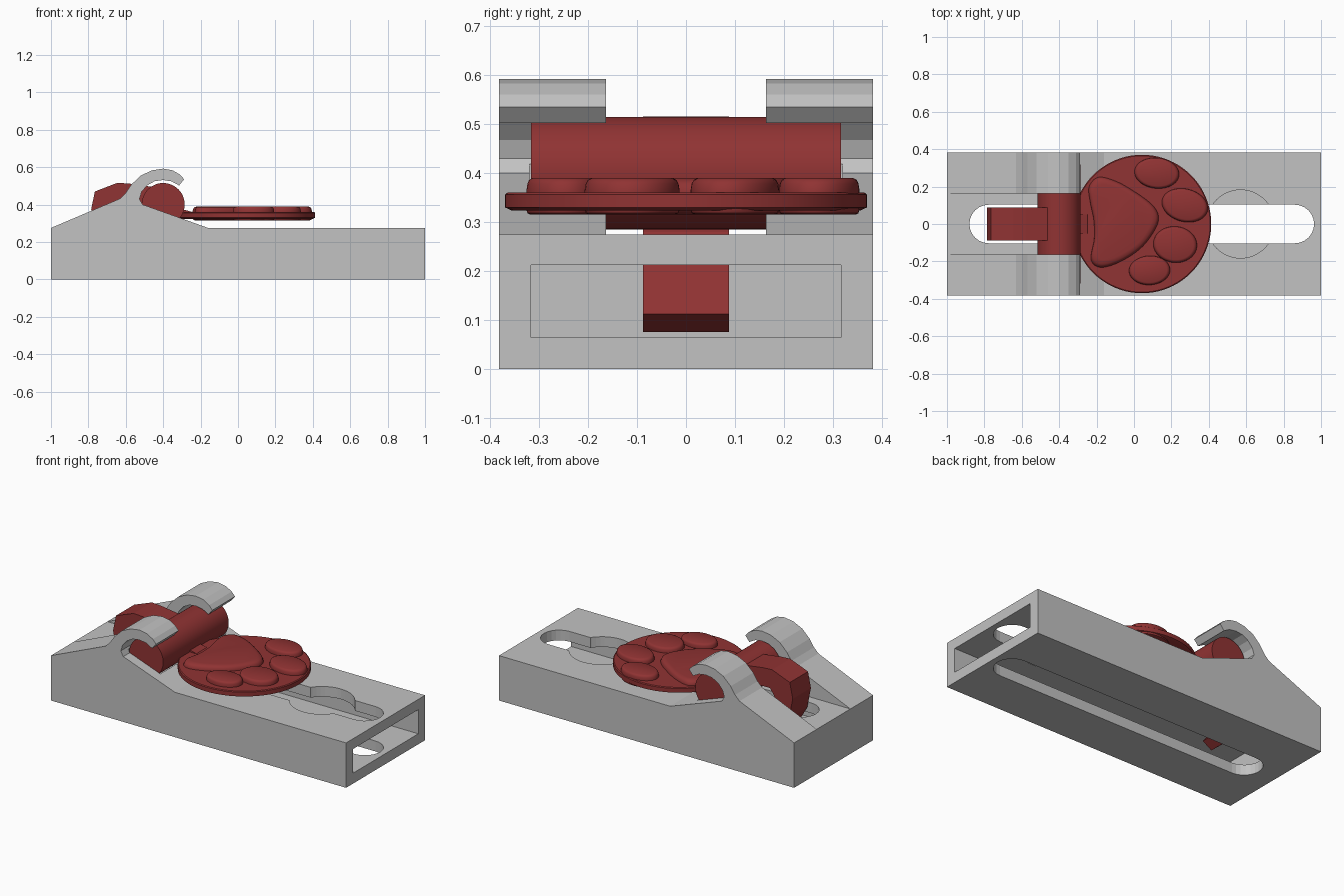
import bpy, bmesh, math

if "Cube" in bpy.data.objects:
    bpy.data.objects.remove(bpy.data.objects["Cube"])


def material(name, rgb):
    m = bpy.data.materials.new(name)
    m.diffuse_color = (*rgb, 1)
    m.use_nodes = True
    m.node_tree.nodes["Principled BSDF"].inputs["Base Color"].default_value = m.diffuse_color
    return m


GREY = material("light grey", (0.54, 0.54, 0.54))
RED = material("dark red", (0.28, 0.033, 0.033))


def loft(name, outline, rings, mat, axis="z", smooth=None):
    """Stack copies of a 2D outline; rings = (scale, position along axis)."""
    n = len(outline)
    ca = sum(p[0] for p in outline) / n
    cb = sum(p[1] for p in outline) / n
    bm = bmesh.new()
    layers = []
    for s, h in rings:
        layer = []
        for a, b in outline:
            a, b = ca + (a - ca) * s, cb + (b - cb) * s
            layer.append(bm.verts.new((a, b, h) if axis == "z" else (a, h, b)))
        layers.append(layer)
    for lo, hi in zip(layers, layers[1:]):
        for i in range(n):
            j = (i + 1) % n
            bm.faces.new((lo[i], lo[j], hi[j], hi[i]))
    bm.faces.new(layers[0])
    bm.faces.new(layers[-1])
    bmesh.ops.recalc_face_normals(bm, faces=bm.faces)
    me = bpy.data.meshes.new(name)
    bm.to_mesh(me)
    bm.free()
    me.materials.append(mat)
    ob = bpy.data.objects.new(name, me)
    bpy.context.collection.objects.link(ob)
    if smooth:
        bpy.ops.object.select_all(action="DESELECT")
        bpy.context.view_layer.objects.active = ob
        ob.select_set(True)
        bpy.ops.object.shade_smooth_by_angle(angle=math.radians(smooth))
    return ob


def ellipse(cx, cy, rx, ry, n=48, tilt=0):
    pts = []
    for i in range(n):
        t = 2 * math.pi * i / n
        x, y = rx * math.cos(t), ry * math.sin(t)
        pts.append((cx + x * math.cos(tilt) - y * math.sin(tilt),
                    cy + x * math.sin(tilt) + y * math.cos(tilt)))
    return pts


def rect(x0, x1, y0, y1):
    return [(x0, y0), (x1, y0), (x1, y1), (x0, y1)]


def stadium(x0, x1, r, n=12):
    arc = [math.pi * i / n - math.pi / 2 for i in range(n + 1)]
    return ([(x1 - r + r * math.cos(t), r * math.sin(t)) for t in arc] +
            [(x0 + r - r * math.cos(t), -r * math.sin(t)) for t in arc])


def closed_spline(p, steps=5):
    out, n = [], len(p)
    for i in range(n):
        q = [p[(i + k - 1) % n] for k in range(4)]
        for s in range(steps):
            t = s / steps
            out.append(tuple(0.5 * (2 * b + (c - a) * t + (2 * a - 5 * b + 4 * c - d) * t * t
                                    + (3 * b - a - 3 * c + d) * t ** 3)
                             for a, b, c, d in zip(*q)))
    return out


def cut(ob, cutter):
    cutter.hide_render = True
    mod = ob.modifiers.new("cut", "BOOLEAN")
    mod.operation, mod.solver, mod.object = "DIFFERENCE", "EXACT", cutter
    bpy.context.view_layer.objects.active = ob
    bpy.ops.object.modifier_apply(modifier=mod.name)
    bpy.data.objects.remove(cutter)


# Base: side profile with hooked axle holders
profile = [(-1, 0), (1, 0), (1, .275), (-.16, .275), (-.51, .40),
           (-.527, .43), (-.515, .468), (-.485, .503), (-.445, .525), (-.40, .531),
           (-.355, .524), (-.315, .502),
           (-.288, .535), (-.31, .56), (-.35, .583), (-.40, .592), (-.46, .583),
           (-.52, .555), (-.57, .507), (-.60, .462), (-.63, .432), (-1, .275)]
base = loft("base", profile, [(1, -.382), (1, .382)], GREY, "y")

# Cut the gap between holders, axle sockets, hollow inside and slots
cut(base, loft("gap_cutter", rect(-1.1, .2, -.163, .163), [(1, .275), (1, .8)], GREY))
cut(base, loft("socket_cutter", ellipse(-.4, .4, .122, .122), [(1, -.32), (1, .32)], GREY, "y"))
cut(base, loft("hollow_cutter", rect(-.93, 1.1, -.317, .317), [(1, .064), (1, .212)], GREY))
cut(base, loft("slot_cutter", stadium(-.88, .963, .103), [(1, -.1), (1, .35)], GREY))
cut(base, loft("keyhole_cutter", ellipse(.57, 0, .182, .182), [(1, .15), (1, .35)], GREY))

# Pivot axle
loft("axle", ellipse(-.4, .4, .115, .115), [(1, -.317), (1, .317)], RED, "y", 30)

# Curved latch arm reaching down through the slot
latch = [(-.42, .49), (-.52, .503), (-.58, .512), (-.645, .516), (-.765, .47), (-.785, .375),
         (-.76, .25), (-.70, .145), (-.62, .075), (-.56, .112), (-.62, .19), (-.655, .28),
         (-.66, .36), (-.63, .40), (-.57, .40), (-.50, .37), (-.42, .36)]
loft("latch_arm", latch, [(1, -.088), (1, .088)], RED, "y")

# Neck joining axle and disc
neck = [(-.36, .39), (-.30, .375), (-.25, .362), (-.22, .335), (-.30, .325), (-.36, .335)]
loft("neck", neck, [(1, -.05), (1, .05)], RED, "y")

# Round pedal disc
loft("disc", ellipse(.043, 0, .37, .37, 80),
     [(.965, .324), (1, .33), (1, .356), (.985, .36)], RED, smooth=25)

# Raised pads on both faces of the disc
palm = closed_spline([(-.24, .20), (-.19, .25), (-.10, .23), (0, .175), (.10, .10), (.132, .03),
                      (.10, -.05), (.03, -.135), (-.08, -.205), (-.18, -.232), (-.23, -.19),
                      (-.213, -.08), (-.215, .02), (-.235, .12)])
toes = [(.122, .272, .12, .082, -.1), (.272, .10, .125, .088, -.25),
        (.22, -.11, .117, .097, -.1), (.083, -.248, .11, .078, .05)]
pads = [palm] + [ellipse(x, y, rx, ry, 40, t) for x, y, rx, ry, t in toes]
for i, outline in enumerate(pads):
    part = "palm_pad" if i == 0 else f"toe_pad_{i}"
    loft(part + "_top", outline,
         [(1, .35), (1, .364), (.975, .378), (.93, .386), (.84, .39)], RED, smooth=40)
    loft(part + "_bottom", outline,
         [(.9, .315), (.97, .318), (1, .325), (1, .335)], RED, smooth=40)
